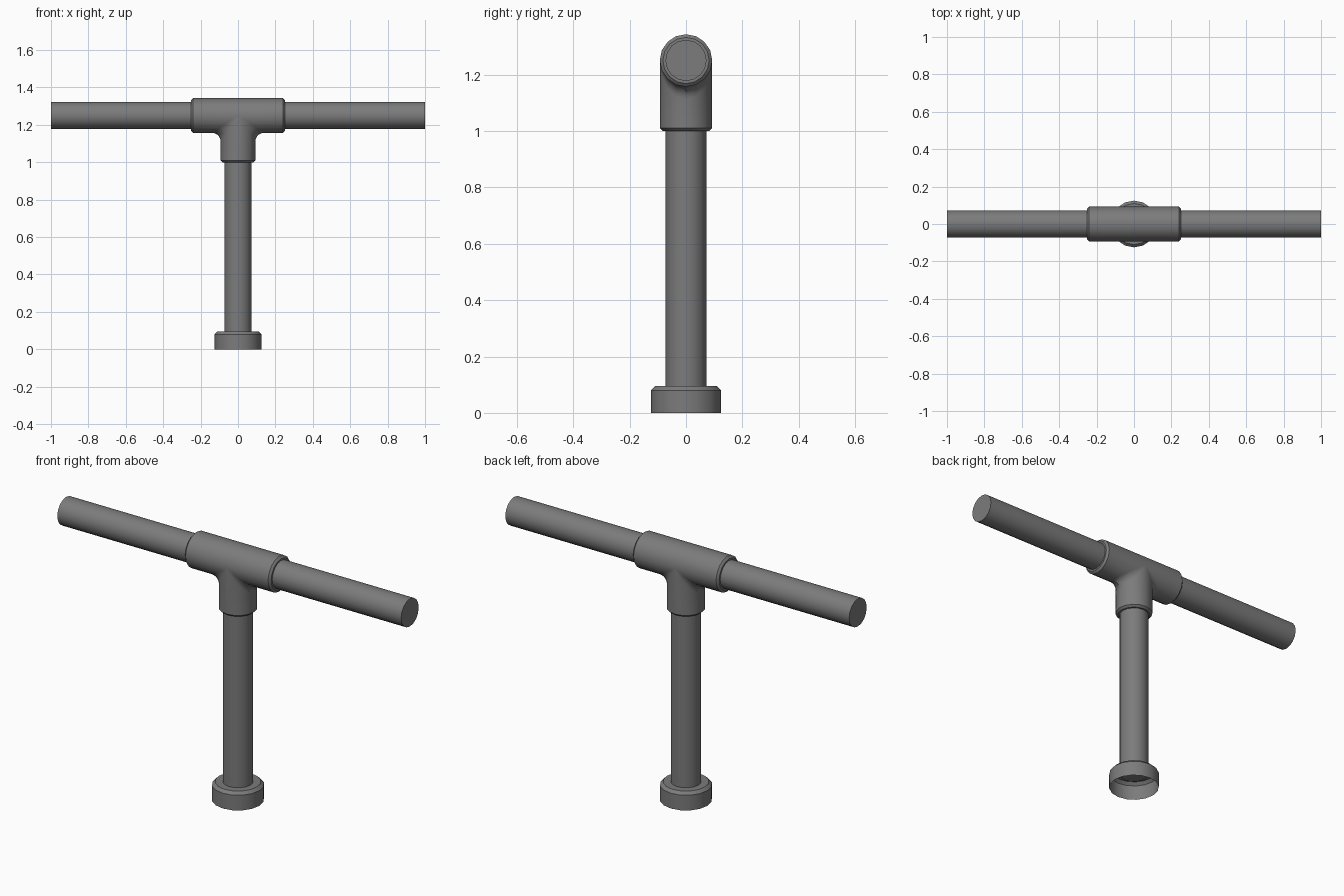
import bpy, bmesh, math

if "Cube" in bpy.data.objects:
    bpy.data.objects.remove(bpy.data.objects["Cube"])

R, P, ZC = 0.093, 0.073, 1.25      # fitting radius, pipe radius, crossbar height
CH = 0.011                         # chamfer on fitting rims
N = 8                              # segments per half circle

steel = bpy.data.materials.new("grey_metal")
steel.diffuse_color = (0.2, 0.2, 0.2, 1)
steel.use_nodes = True
steel.node_tree.nodes["Principled BSDF"].inputs["Base Color"].default_value = steel.diffuse_color


def finish(bm, name):
    bmesh.ops.remove_doubles(bm, verts=bm.verts, dist=0.0005)
    bmesh.ops.recalc_face_normals(bm, faces=bm.faces)
    me = bpy.data.meshes.new(name)
    bm.to_mesh(me)
    bm.free()
    me.materials.append(steel)
    ob = bpy.data.objects.new(name, me)
    bpy.context.collection.objects.link(ob)
    bpy.ops.object.select_all(action='DESELECT')
    ob.select_set(True)
    bpy.context.view_layer.objects.active = ob
    bpy.ops.object.shade_smooth_by_angle(angle=math.radians(32))
    return ob


def grid(bm, rows):
    vs = [[bm.verts.new(p) for p in row] for row in rows]
    for a, b in zip(vs, vs[1:]):
        for i in range(len(a) - 1):
            bm.faces.new((a[i], a[i + 1], b[i + 1], b[i]))


def revolve(name, profile, seg):
    bm = bmesh.new()
    rows = []
    for k in range(seg + 1):
        t = 2 * math.pi * k / seg
        rows.append([(r * math.cos(t), r * math.sin(t), z) for r, z in profile])
    grid(bm, rows)
    bmesh.ops.dissolve_degenerate(bm, dist=0.0001, edges=bm.edges)
    return finish(bm, name)


# crossbar and upright pipes
bar = revolve("crossbar_pipe", [(0, -1), (P, -1), (P, 1), (0, 1)], 16)
bar.rotation_euler = (0, math.pi / 2, 0)
bar.location.z = ZC
revolve("upright_pipe", [(0, 0.075), (P, 0.075), (P, ZC - 0.04)], 16)

# base cap, open underneath
revolve("base_cap", [(0.125, 0), (0.125, 0.08), (0.11, 0.095), (P, 0.095)], 16)

# tee fitting with a filleted branch
bm = bmesh.new()
for s in (-1, 1):
    lower, upper = [], []
    for k in range(N + 1):
        t = -math.pi / 2 + math.pi * k / N
        c, n = max(0.0, math.cos(t)), math.sin(t)
        rim = [(0.24, R), (0.25, R - CH), (0.25, P)]
        zc, f = ZC - R * c, 0.045 * c
        col = [(s * r * c, r * n, z) for r, z in
               ((P, 1.0), (R - CH, 1.0), (R, 1.01))]
        for j in range(6):
            a = math.pi / 2 * j / 5
            col.append((s * (R * c + f * (1 - math.cos(a))), R * n,
                        zc - f * (1 - math.sin(a))))
        col += [(s * x, r * n, ZC - r * c) for x, r in rim]
        lower.append(col)
        upper.append([(s * x, r * n, ZC + r * c) for x, r in [(0, R)] + rim])
    grid(bm, lower)
    grid(bm, upper)
finish(bm, "tee_fitting")
